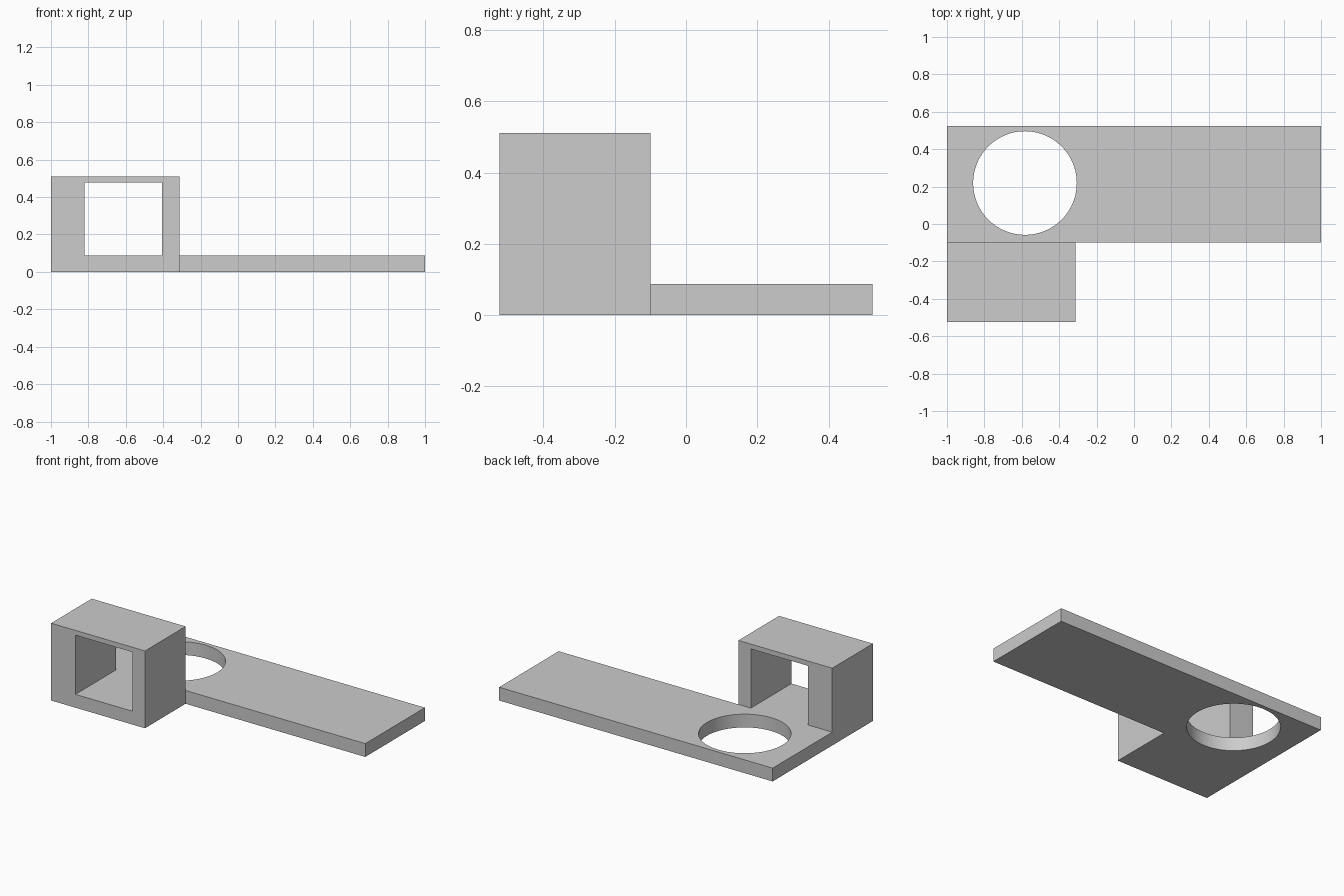
import bpy

if "Cube" in bpy.data.objects:
    bpy.data.objects.remove(bpy.data.objects["Cube"], do_unlink=True)

# Main dimensions
DEPTH = 0.523          # half depth
HEIGHT = 0.511
PLATE_TOP = 0.088
FRAME_BACK = -0.099
FRAME_RIGHT = -0.314

grey = bpy.data.materials.new("light grey")
grey.use_nodes = True
colour = (0.604, 0.604, 0.604, 1)
grey.diffuse_color = colour
grey.node_tree.nodes["Principled BSDF"].inputs["Base Color"].default_value = colour


def box(name, low, high):
    """Box between two opposite corners."""
    centre = [(a + b) / 2 for a, b in zip(low, high)]
    bpy.ops.mesh.primitive_cube_add(size=1, location=centre)
    obj = bpy.context.object
    obj.name = name
    obj.scale = [b - a for a, b in zip(low, high)]
    bpy.ops.object.transform_apply(location=True, rotation=False, scale=True)
    return obj


def cut(target, cutter):
    """Subtract the cutter, then discard it."""
    cutter.hide_render = True
    mod = target.modifiers.new("cut", "BOOLEAN")
    mod.operation = "DIFFERENCE"
    mod.solver = "EXACT"
    mod.object = cutter
    bpy.context.view_layer.objects.active = target
    bpy.ops.object.modifier_apply(modifier=mod.name)
    bpy.data.objects.remove(cutter, do_unlink=True)


# Solid block that the bracket is carved from
bracket = box("plate_with_box_frame", (-1, -DEPTH, 0), (1, DEPTH, HEIGHT))
bracket.data.materials.append(grey)

# Space beside the frame, in front of the plate
cut(bracket, box("side_cutter", (FRAME_RIGHT, -1, -1), (2, FRAME_BACK, 1)))

# Space above the plate
cut(bracket, box("step_cutter", (-2, FRAME_BACK, PLATE_TOP), (2, 1, 1)))

# Square opening through the frame, flush with the plate top
cut(bracket, box("opening_cutter", (-0.822, -1, PLATE_TOP), (-0.405, FRAME_BACK + 0.1, 0.479)))

# Round hole through the plate
bpy.ops.mesh.primitive_cylinder_add(vertices=96, radius=0.277, depth=1,
                                    location=(-0.583, 0.219, 0))
cut(bracket, bpy.context.object)

# Smooth hole wall, sharp edges elsewhere
bpy.ops.object.select_all(action="DESELECT")
bracket.select_set(True)
bpy.context.view_layer.objects.active = bracket
bpy.ops.object.shade_smooth_by_angle()
